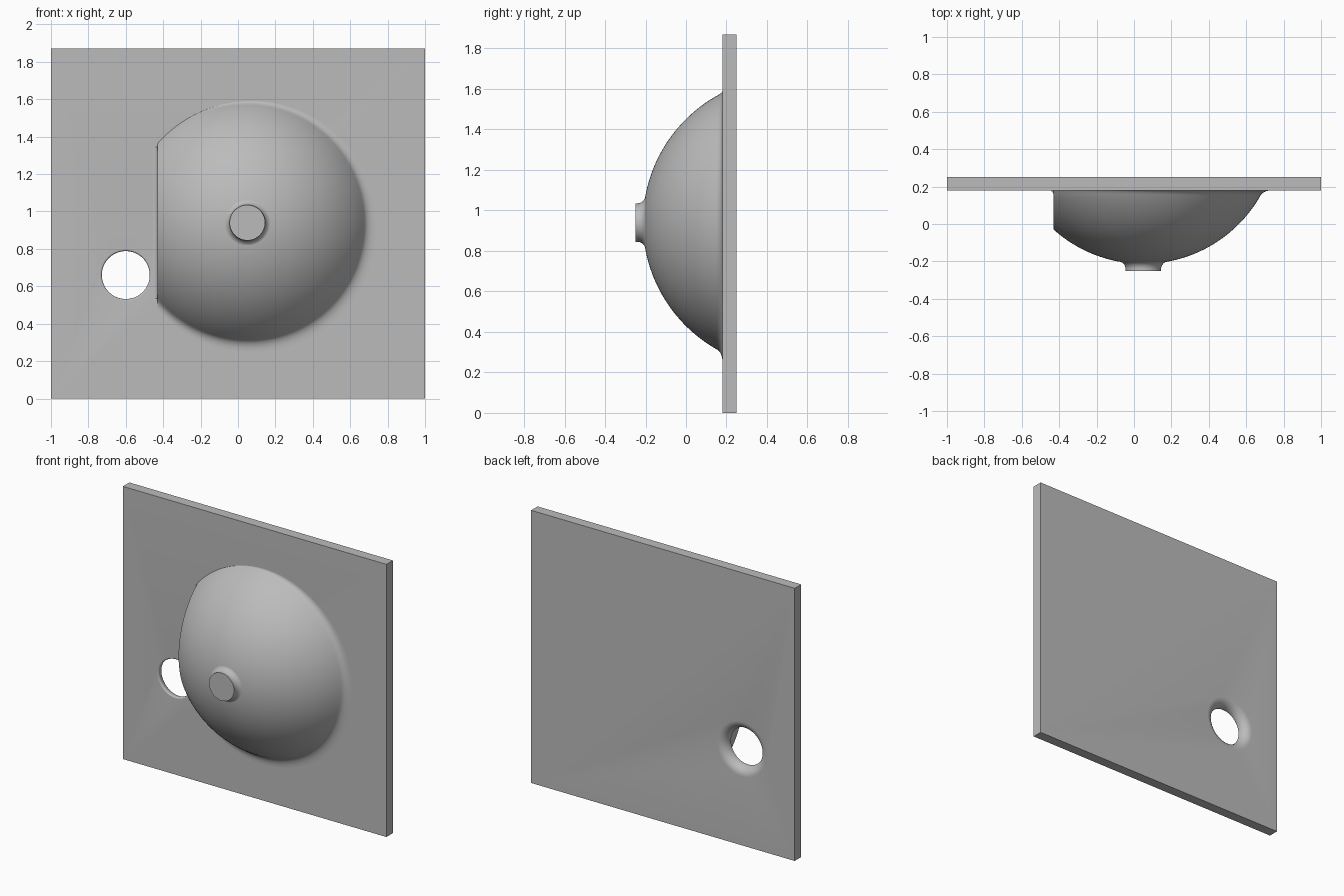
import bpy, bmesh
from math import sin, cos, pi, sqrt, radians

cube = bpy.data.objects.get("Cube")
if cube:
    bpy.data.objects.remove(cube, do_unlink=True)

grey = bpy.data.materials.new("plain grey")
grey.use_nodes = True
colour = (0.5, 0.5, 0.5, 1)
grey.diffuse_color = colour
grey.node_tree.nodes["Principled BSDF"].inputs["Base Color"].default_value = colour

FRONT, BACK = 0.18, 0.25      # faces of the panel along y
FLAT_X = -0.43                # flat side of the dome


def make_object(name, bm):
    bmesh.ops.recalc_face_normals(bm, faces=bm.faces[:])
    mesh = bpy.data.meshes.new(name)
    bm.to_mesh(mesh)
    bm.free()
    mesh.materials.append(grey)
    obj = bpy.data.objects.new(name, mesh)
    bpy.context.collection.objects.link(obj)
    return obj


def lathe(cx, cz, profile, steps):
    """Capped solid turned about a y axis; profile(angle) gives (radius, y) pairs."""
    bm = bmesh.new()
    columns = []
    for i in range(steps):
        a = 2 * pi * i / steps
        columns.append([bm.verts.new((cx + r * cos(a), y, cz + r * sin(a)))
                        for r, y in profile(a)])
    for i, col in enumerate(columns):
        nxt = columns[(i + 1) % steps]
        for j in range(len(col) - 1):
            bm.faces.new((col[j], col[j + 1], nxt[j + 1], nxt[j]))
    bm.faces.new([c[0] for c in columns])
    bm.faces.new([c[-1] for c in columns])
    return bm


def smooth(obj, angle=30):
    bpy.ops.object.select_all(action='DESELECT')
    obj.select_set(True)
    bpy.context.view_layer.objects.active = obj
    bpy.ops.object.shade_smooth_by_angle(angle=radians(angle))


# Panel
bm = bmesh.new()
bmesh.ops.create_cube(bm, size=1)
for v in bm.verts:
    v.co.x *= 2
    v.co.y = FRONT if v.co.y < 0 else BACK
    v.co.z = 1.87 * (v.co.z + 0.5)
panel = make_object("panel", bm)


# Round hole, widely rounded at the back and slightly at the front
def hole_profile(a):
    quarter = [k * pi / 16 for k in range(9)]
    front = [(0.138 - 0.01 * sin(t), FRONT + 0.01 - 0.01 * cos(t)) for t in quarter]
    back = [(0.188 - 0.06 * cos(t), BACK - 0.06 + 0.06 * sin(t)) for t in quarter]
    return [(0.138, FRONT - 0.05)] + front + back[1:] + [(0.188, BACK + 0.05)]


cutter = make_object("hole_cutter", lathe(-0.6, 0.66, hole_profile, 96))
cutter.hide_render = True
cut = panel.modifiers.new("hole", 'BOOLEAN')
cut.object = cutter
cut.operation = 'DIFFERENCE'
cut.solver = 'EXACT'
bpy.context.view_layer.objects.active = panel
bpy.ops.object.modifier_apply(modifier=cut.name)
bpy.data.objects.remove(cutter, do_unlink=True)
smooth(panel)


# Dome: spherical cap with a base fillet that fades out towards the upper left
def dome_profile(a):
    radius, top = 0.72, -0.213
    flare = 0.06 * (0.5 + 0.5 * cos(a + radians(40)))
    pts = []
    for k in range(33):
        r = 0.05 + 0.575 * k / 32
        pts.append((r, top + radius - sqrt(radius ** 2 - r ** 2)))
    r0, y0 = pts[-1]
    for k in range(1, 9):
        t = k / 8
        pts.append((r0 + 0.015 * t * (2 - t) + flare * t * t,
                    y0 + (FRONT - y0) * t * (2 - t)))
    return pts + [(pts[-1][0], FRONT + 0.02)]


bm = lathe(0.05, 0.94, dome_profile, 128)
sliced = bmesh.ops.bisect_plane(bm, geom=bm.verts[:] + bm.edges[:] + bm.faces[:],
                                plane_co=(FLAT_X, 0, 0), plane_no=(-1, 0, 0),
                                clear_outer=True)
rim = [e for e in sliced["geom_cut"] if isinstance(e, bmesh.types.BMEdge)]
bmesh.ops.holes_fill(bm, edges=rim, sides=0)
smooth(make_object("dome", bm))

# Small fillet along the foot of the flat side
bm = bmesh.new()
size = 0.025
outline = [(FLAT_X - size + size * cos(k * pi / 16), FRONT - size + size * sin(k * pi / 16))
           for k in range(9)]
outline += [(FLAT_X - size, FRONT + 0.01), (FLAT_X + 0.01, FRONT + 0.01),
            (FLAT_X + 0.01, FRONT - size)]
face = bm.faces.new([bm.verts.new((x, y, 0.535)) for x, y in outline])
grown = bmesh.ops.extrude_face_region(bm, geom=[face])
for v in grown["geom"]:
    if isinstance(v, bmesh.types.BMVert):
        v.co.z = 1.345
smooth(make_object("flat_side_fillet", bm))


# Round boss on the crown, flaring into the dome
def boss_profile(a):
    flare = [(0.135 - 0.04 * cos(k * pi / 16), -0.24 + 0.04 * sin(k * pi / 16))
             for k in range(9)]
    return [(0.095, -0.25)] + flare + [(0.135, -0.18)]


smooth(make_object("boss", lathe(0.05, 0.94, boss_profile, 64)))
